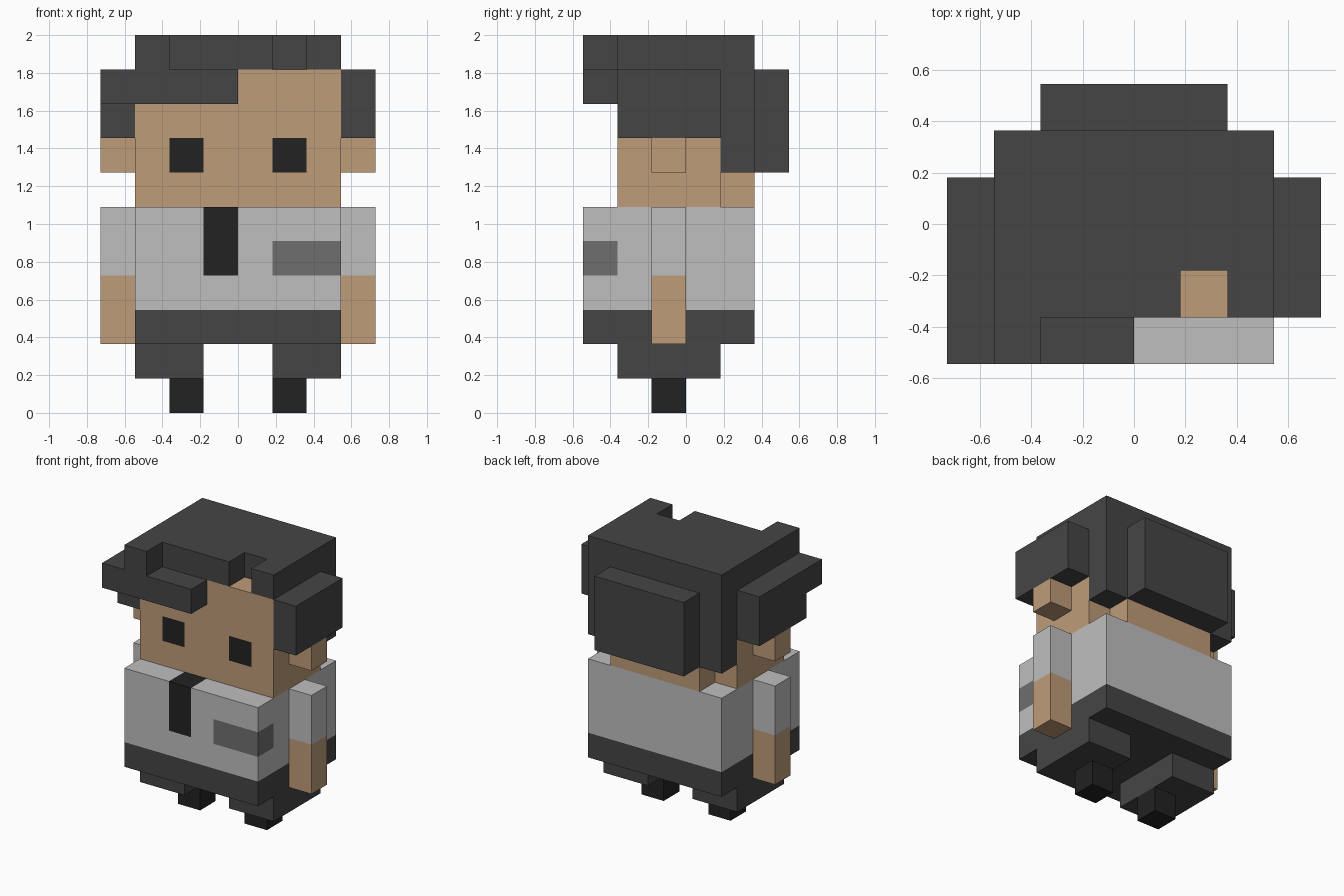
import bpy
import bmesh
from mathutils import Vector

if "Cube" in bpy.data.objects:
    bpy.data.objects.remove(bpy.data.objects["Cube"], do_unlink=True)

U = 2 / 11  # one block of the block grid


def material(name, r, g, b):
    """Flat material from 8-bit display values, stored as linear."""
    def lin(c):
        c /= 255
        return c / 12.92 if c <= 0.04045 else ((c + 0.055) / 1.055) ** 2.4
    col = (lin(r), lin(g), lin(b), 1)
    m = bpy.data.materials.new(name)
    m.use_nodes = True
    m.diffuse_color = col
    bsdf = m.node_tree.nodes["Principled BSDF"]
    bsdf.inputs["Base Color"].default_value = col
    bsdf.inputs["Roughness"].default_value = 0.9
    return m


SKIN = material("skin", 191, 156, 121)
HAIR = material("charcoal", 69, 69, 69)
BLACK = material("black", 34, 34, 34)
SHIRT = material("light grey shirt", 191, 191, 191)
BADGE = material("mid grey badge", 111, 111, 111)


def prism(name, outline, z0, z1, mats, cuts=(), rule=None):
    """Extrude an outline in block units, slice it at the cuts, colour faces by rule."""
    bm = bmesh.new()
    base = bm.faces.new([bm.verts.new((x, y, z0)) for x, y in outline])
    top = bmesh.ops.extrude_face_region(bm, geom=[base])["geom"]
    bmesh.ops.translate(bm, vec=(0, 0, z1 - z0),
                        verts=[v for v in top if isinstance(v, bmesh.types.BMVert)])
    for axis, pos in cuts:
        normal = Vector([float(axis == a) for a in "xyz"])
        bmesh.ops.bisect_plane(bm, geom=bm.verts[:] + bm.edges[:] + bm.faces[:],
                               plane_co=normal * pos, plane_no=normal)
    bmesh.ops.recalc_face_normals(bm, faces=bm.faces)
    if rule:
        for f in bm.faces:
            f.material_index = rule(*f.calc_center_median())
    bmesh.ops.scale(bm, vec=(U, U, U), verts=bm.verts)
    mesh = bpy.data.meshes.new(name)
    bm.to_mesh(mesh)
    bm.free()
    for m in mats:
        mesh.materials.append(m)
    obj = bpy.data.objects.new(name, mesh)
    bpy.context.collection.objects.link(obj)
    return obj


def box(name, xs, ys, zs, mats, cuts=(), rule=None):
    (x0, x1), (y0, y1) = xs, ys
    return prism(name, [(x0, y0), (x1, y0), (x1, y1), (x0, y1)], *zs, mats, cuts, rule)


# Mirrored limbs, ears and side hair
for side, s in (("left", 1), ("right", -1)):
    def span(a, b):
        return sorted((s * a, s * b))
    box(f"{side}_foot", span(1, 2), (-1, 0), (0, 1), [BLACK])
    box(f"{side}_leg", span(1, 3), (-2, 1), (1, 2), [HAIR])
    box(f"{side}_arm", span(3, 4), (-1, 0), (2, 6), [SKIN, SHIRT],
        [("z", 4)], lambda x, y, z: int(z > 4))
    box(f"{side}_ear", span(3, 4), (-1, 0), (7, 8), [SKIN])
    box(f"{side}_side_hair", span(3, 4), (-2, 1), (8, 10), [HAIR])


# Torso: trousers band, shirt, tie and wrap-around badge
def torso_rule(x, y, z):
    if z < 3:
        return 1
    if y < -2 and -1 < x < 0 and z > 4:
        return 2
    if y < -2 and x > 1 and 4 < z < 5:
        return 3
    return 0


box("torso", (-3, 3), (-3, 2), (2, 6), [SHIRT, HAIR, BLACK, BADGE],
    [("z", 3), ("z", 4), ("z", 5), ("y", -2), ("x", -1), ("x", 0), ("x", 1)],
    torso_rule)

# Head with eyes cut into the face, and the nape
box("head", (-3, 3), (-2, 1), (6, 10), [SKIN, BLACK],
    [("z", 7), ("z", 8), ("x", -2), ("x", -1), ("x", 1), ("x", 2)],
    lambda x, y, z: int(y < -1.9 and 7 < z < 8 and 1 < abs(x) < 2))
box("nape", (-2, 2), (1, 2), (6, 7), [SKIN])

# Hair: notched cap with a raised tuft, swept fringe, back panel and bun slab
prism("hair_cap", [(-3, -3), (-2, -3), (-2, -2), (1, -2), (1, -1), (2, -1),
                   (2, -2), (3, -2), (3, 2), (-3, 2)], 10, 11, [HAIR])
box("hair_fringe", (-4, 0), (-3, -2), (9, 10), [HAIR])
box("hair_back", (-3, 3), (1, 2), (7, 10), [HAIR])
box("hair_back_slab", (-2, 2), (2, 3), (7, 10), [HAIR])
